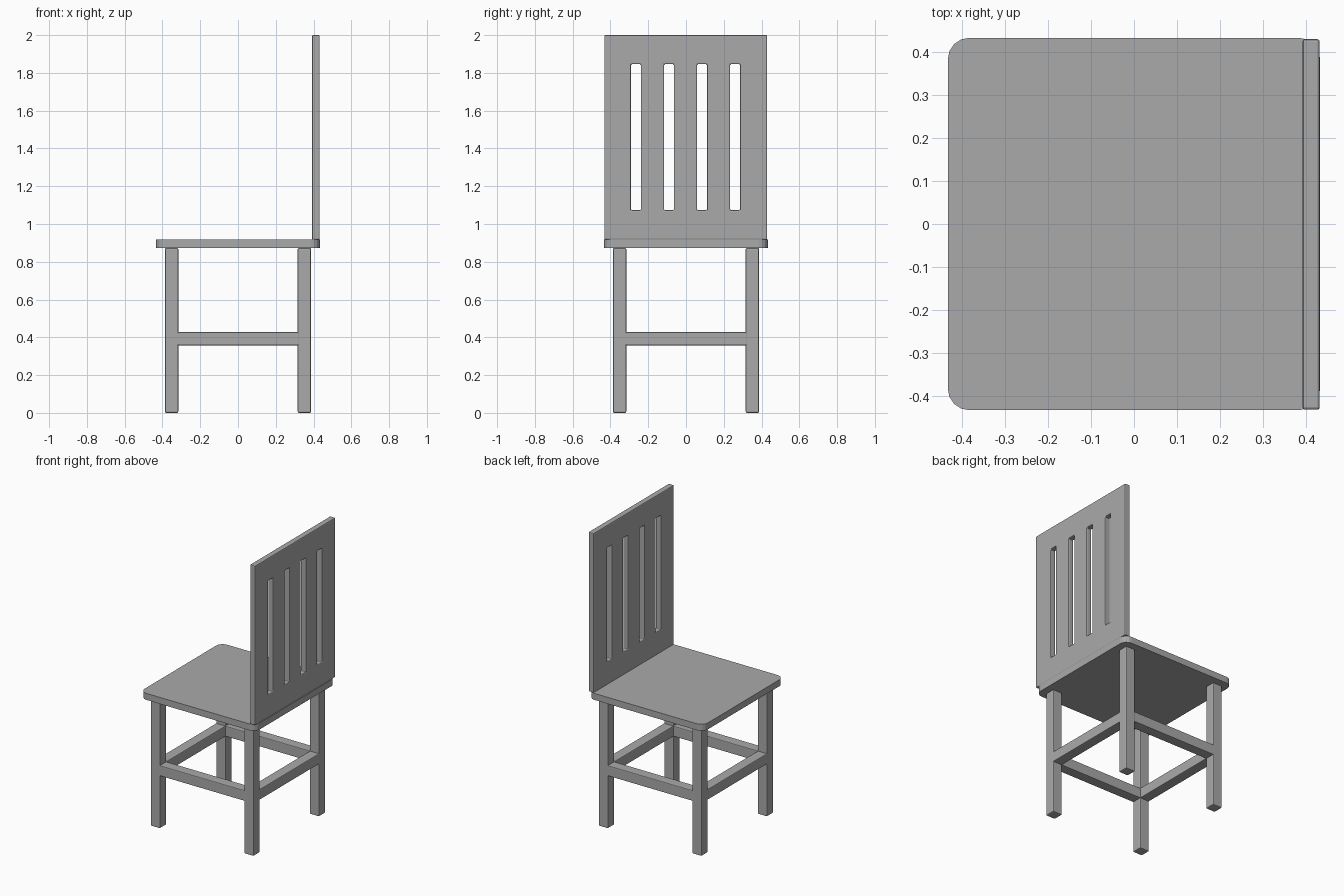
import bpy
import bmesh

cube = bpy.data.objects.get("Cube")
if cube:
    bpy.data.objects.remove(cube, do_unlink=True)

grey = bpy.data.materials.new("plain grey")
grey.use_nodes = True
tone = (0.4, 0.4, 0.4, 1)
grey.diffuse_color = tone
grey.node_tree.nodes["Principled BSDF"].inputs["Base Color"].default_value = tone


def finish(name, bm, bevel):
    """Turn a bmesh into an object with softened edges."""
    bmesh.ops.recalc_face_normals(bm, faces=bm.faces)
    mesh = bpy.data.meshes.new(name)
    bm.to_mesh(mesh)
    bm.free()
    mesh.materials.append(grey)
    obj = bpy.data.objects.new(name, mesh)
    bpy.context.collection.objects.link(obj)
    if bevel:
        mod = obj.modifiers.new("soft edges", "BEVEL")
        mod.width = bevel
        mod.segments = 2
        mod.limit_method = "ANGLE"
    return obj


def box_mesh(low, high):
    bm = bmesh.new()
    bmesh.ops.create_cube(bm, size=1)
    for v in bm.verts:
        v.co = [h if c > 0 else l for c, l, h in zip(v.co, low, high)]
    return bm


# Seat slab with rounded corners
HALF = 0.433
SEAT_LOW, SEAT_TOP = 0.873, 0.917
bm = box_mesh((-HALF, -HALF, SEAT_LOW), (HALF, HALF, SEAT_TOP))
corners = [e for e in bm.edges if abs(e.verts[0].co.z - e.verts[1].co.z) > 0.01]
bmesh.ops.bevel(bm, geom=corners, offset=0.05, segments=4, profile=0.5,
                affect="EDGES")
finish("seat", bm, 0)

# Backrest panel: a grid of cells with the slot cells left open
SLOTS = [-0.265, -0.09, 0.085, 0.26]
ys = [-0.432] + [c + s for c in SLOTS for s in (-0.026, 0.026)] + [0.43]
zs = [SEAT_TOP, 1.073, 1.846, 2.0]
bm = bmesh.new()
grid = [[bm.verts.new((0.392, y, z)) for z in zs] for y in ys]
for i in range(len(ys) - 1):
    for j in range(len(zs) - 1):
        if i % 2 and j == 1:
            continue
        bm.faces.new((grid[i][j], grid[i + 1][j],
                      grid[i + 1][j + 1], grid[i][j + 1]))
front = list(bm.faces)
copy = bmesh.ops.extrude_face_region(bm, geom=front, use_keep_orig=True)
for item in copy["geom"]:
    if isinstance(item, bmesh.types.BMVert):
        item.co.x = 0.432
finish("backrest", bm, 0.006)

# Legs
INNER, OUTER = 0.316, 0.387
for x, end in ((-1, "front"), (1, "rear")):
    for y, side in ((-1, "near"), (1, "far")):
        xs = sorted((x * INNER, x * OUTER))
        wide = sorted((y * INNER, y * OUTER))
        finish(f"{end}_{side}_leg",
               box_mesh((xs[0], wide[0], 0), (xs[1], wide[1], SEAT_LOW)), 0.007)

# Stretchers running between the legs, flush with them
LOW, HIGH = 0.357, 0.428
for s, label in ((-1, "first"), (1, "second")):
    a, b = sorted((s * INNER, s * OUTER))
    reach = INNER + 0.01
    finish(f"{label}_side_stretcher",
           box_mesh((-reach, a, LOW), (reach, b, HIGH)), 0.005)
    finish(f"{label}_cross_stretcher",
           box_mesh((a, -reach, LOW), (b, reach, HIGH)), 0.005)
